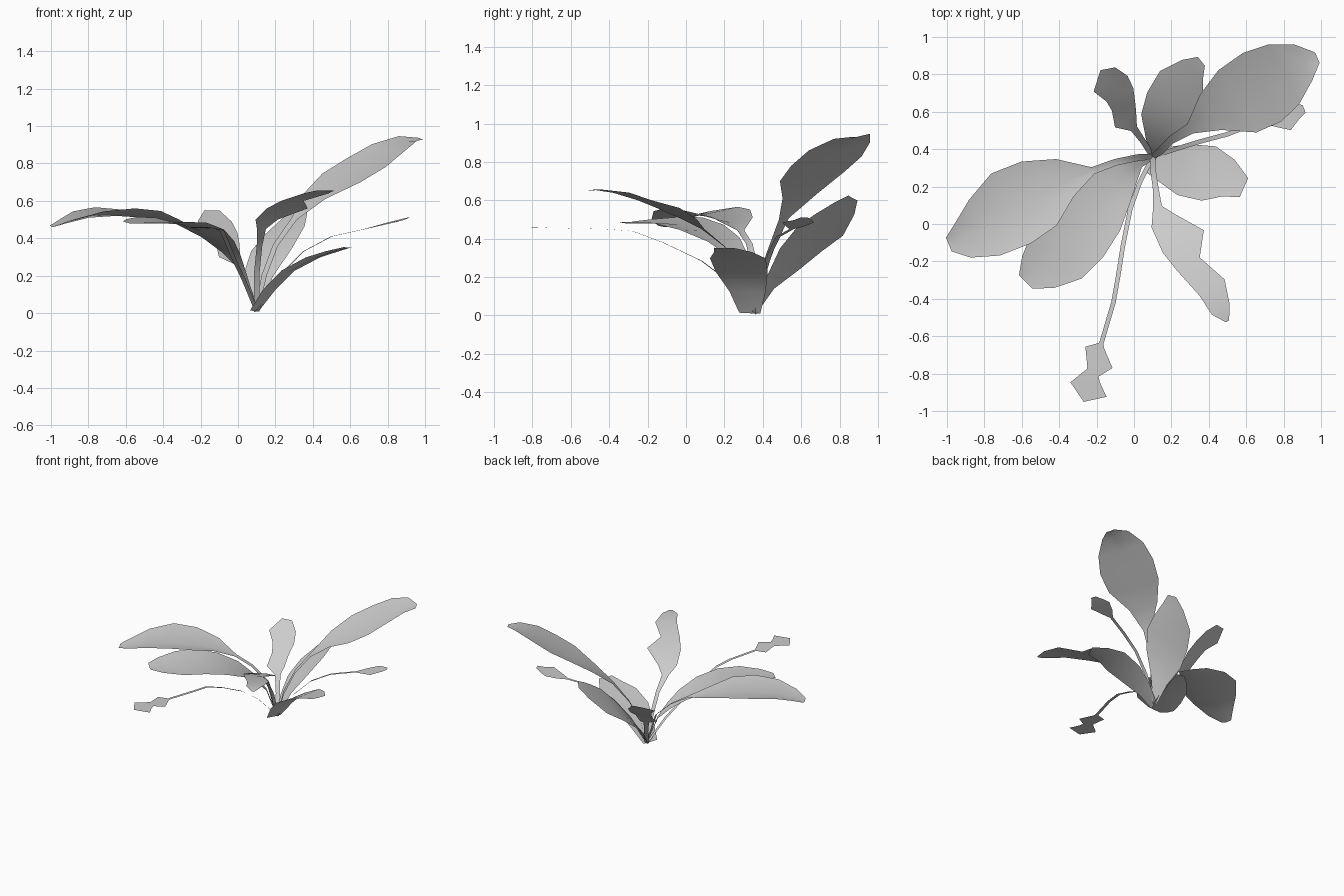
import bpy
from mathutils import Vector

BASE = (0.1, 0.36, 0.01)


def leaf(name, spine, left, right, fold=0.15, roll=0.0):
    """Ribbon leaf: a midrib path with half-widths to each side, V-folded by
    `fold` and tilted sideways by `roll`. Narrow rows form the stalk."""
    pts = [Vector(p) for p in spine]
    verts, faces = [], []
    for i, p in enumerate(pts):
        t = pts[min(i + 1, len(pts) - 1)] - pts[max(i - 1, 0)]
        side = Vector((t.y, -t.x, 0)).normalized()
        l, r = left[i], right[i]
        verts += [p - side * l + Vector((0, 0, l * (fold - roll))), p,
                  p + side * r + Vector((0, 0, r * (fold + roll)))]
    for i in range(len(pts) - 1):
        for k in (0, 1):
            a = i * 3 + k
            faces.append((a, a + 1, a + 4, a + 3))
    mesh = bpy.data.meshes.new(name)
    mesh.from_pydata(verts, [], faces)
    mesh.shade_smooth()
    bpy.context.collection.objects.link(bpy.data.objects.new(name, mesh))


# Broad leaves
leaf("tall_back_right_leaf",
     [BASE, (.14, .39, .2), (.2, .45, .36), (.3, .51, .5), (.42, .58, .61), (.55, .66, .7),
      (.68, .74, .78), (.8, .8, .86), (.91, .86, .92), (.98, .89, .93)],
     [.015, .02, .022, .03, .13, .19, .2, .18, .11, .03],
     [.015, .02, .022, .03, .09, .2, .22, .18, .1, .03], .12, -.12)
leaf("long_left_leaf",
     [BASE, (.02, .355, .26), (-.1, .33, .37), (-.22, .285, .44), (-.36, .23, .485),
      (-.5, .15, .51), (-.65, .07, .52), (-.8, -.02, .51), (-.92, -.08, .48), (-.99, -.11, .46)],
     [.015, .018, .018, .02, .09, .18, .2, .17, .11, .04],
     [.015, .018, .018, .02, .13, .21, .23, .17, .09, .04], .2)
leaf("front_left_leaf",
     [BASE, (.03, .32, .22), (-.03, .26, .31), (-.1, .19, .38), (-.2, .08, .44),
      (-.31, -.04, .475), (-.42, -.15, .48), (-.52, -.25, .48), (-.58, -.31, .48)],
     [.015, .02, .06, .11, .17, .2, .2, .13, .05],
     [.015, .02, .08, .13, .17, .18, .17, .11, .05], .12, .08)
leaf("low_right_leaf",
     [BASE, (.17, .33, .12), (.27, .3, .22), (.4, .27, .29), (.5, .24, .325), (.59, .2, .35)],
     [.03, .09, .13, .15, .11, .05], [.09, .11, .15, .15, .1, .06], .05)
leaf("back_leaf",
     [BASE, (.12, .44, .16), (.16, .54, .28), (.2, .65, .38), (.25, .75, .46),
      (.31, .83, .55), (.36, .87, .61)],
     [.015, .06, .13, .14, .13, .07, .03], [.015, .07, .14, .17, .14, .08, .03], .08, .42)

# Small ragged leaves on thin stalks
leaf("front_stalk_leaf",
     [BASE, (.03, .22, .18), (-.02, .08, .285), (-.06, -.12, .38), (-.085, -.28, .44),
      (-.11, -.42, .45), (-.175, -.64, .455), (-.205, -.66, .455), (-.185, -.765, .458),
      (-.215, -.8, .46), (-.24, -.85, .46), (-.22, -.94, .46)],
     [.012] * 7 + [.045, .07, .03, .06, .075], [.012] * 7 + [.055, .065, .045, .1, .05], 0)
leaf("front_right_leaf",
     [BASE, (.1, .3, .21), (.115, .2, .36), (.13, .09, .45), (.17, .03, .5), (.25, -.1, .56),
      (.3, -.21, .6), (.4, -.35, .64), (.46, -.46, .655), (.5, -.52, .65)],
     [.015, .015, .015, .02, .05, .14, .06, .1, .06, .01],
     [.015, .015, .015, .03, .09, .11, .08, .06, .05, .01], 0)
leaf("back_left_leaf",
     [BASE, (.05, .44, .15), (0, .51, .26), (-.04, .55, .3), (-.06, .62, .37),
      (-.075, .69, .43), (-.125, .75, .49), (-.14, .83, .55)],
     [.015, .015, .02, .07, .06, .08, .1, .04], [.015, .015, .02, .06, .07, .08, .1, .04], 0)
leaf("right_stalk_leaf",
     [BASE, (.22, .4, .2), (.35, .44, .33), (.5, .48, .41), (.68, .55, .45), (.74, .57, .465),
      (.82, .58, .485), (.87, .6, .497), (.91, .615, .51)],
     [.012] * 5 + [.05, .09, .06, .02], [.012] * 5 + [.05, .08, .04, .02], 0)
